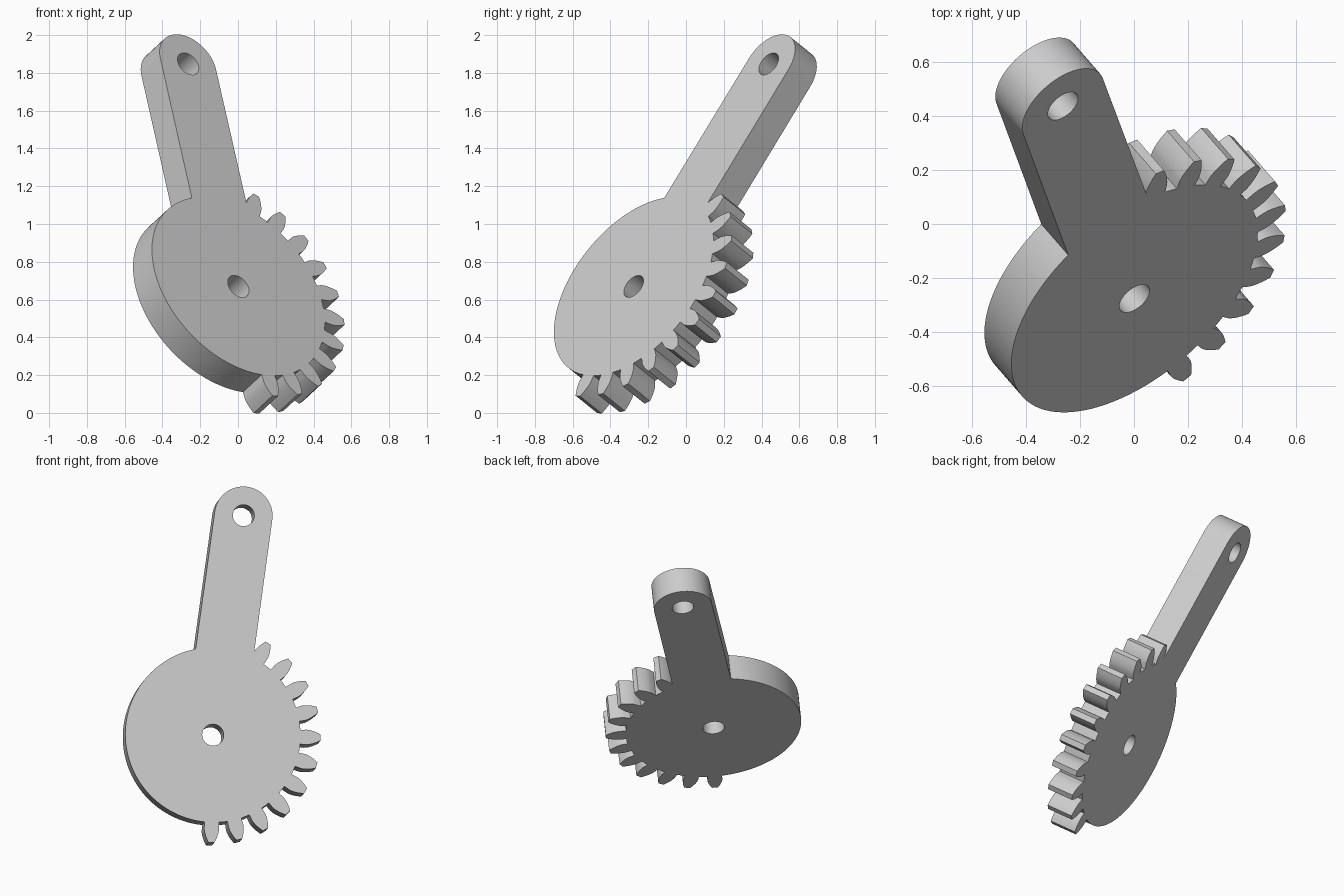
import bpy, bmesh
from math import sin, cos, tan, pi, acos, asin, radians
from mathutils import Vector, Matrix

cube = bpy.data.objects.get("Cube")
if cube:
    bpy.data.objects.remove(cube, do_unlink=True)

# Main dimensions
THICK = 0.178
DISC_R, BASE_R, TIP_R = 0.553, 0.59, 0.68
ARM_LEN, ARM_R, HOLE_R = 1.403, 0.183, 0.068
PITCH, FIRST, TEETH = radians(15), radians(22.9), 11
HALF_BASE = 0.0803


def polar(r, a, cy=0.0):
    """Point at radius r, clockwise angle a from the arm direction."""
    return Vector((r * sin(a), cy + r * cos(a)))


def arc(r, a0, a1, n, cy=0.0):
    return [polar(r, a0 + (a1 - a0) * i / n, cy) for i in range(n + 1)]


def tooth(a):
    """Involute tooth centred on angle a."""
    flank = [(DISC_R, HALF_BASE)]
    steps = 6
    for i in range(steps + 1):
        r = BASE_R + (TIP_R - BASE_R) * i / steps
        p = acos(BASE_R / r)
        flank.append((r, HALF_BASE - (tan(p) - p)))
    return ([polar(r, a - h) for r, h in flank]
            + [polar(r, a + h) for r, h in reversed(flank)])


# Outline: rounded arm, toothed sector, plain disc
outline = arc(ARM_R, -pi / 2, pi / 2, 32, ARM_LEN)
for k in range(TEETH):
    a = FIRST + k * PITCH
    pts = tooth(a)
    if k == 0:
        pts = [p for p in pts if p.x > ARM_R + 0.001 or p.y > BASE_R]
    outline += pts
    if k < TEETH - 1:
        outline.append(polar(DISC_R, a + PITCH / 2))
join = asin(ARM_R / DISC_R)
outline += arc(DISC_R, FIRST + (TEETH - 1) * PITCH + HALF_BASE, 2 * pi - join, 64)[1:]

# Pivot hole and arm hole
loops = [outline] + [arc(HOLE_R, 0, 2 * pi, 40, cy)[:-1] for cy in (0, ARM_LEN)]

# Solid plate with through holes
bm = bmesh.new()
cap_edges = ([], [])
for loop in loops:
    rings = [[bm.verts.new((p.x, p.y, z)) for p in loop] for z in (0, -THICK)]
    front, back = rings
    n = len(loop)
    for i in range(n):
        j = (i + 1) % n
        bm.faces.new((front[i], front[j], back[j], back[i]))
    for ring, edges in zip(rings, cap_edges):
        edges += [bm.edges.get((ring[i], ring[(i + 1) % n])) for i in range(n)]
for edges in cap_edges:
    bmesh.ops.triangle_fill(bm, edges=edges, use_beauty=True, normal=(0, 0, 1))
bmesh.ops.recalc_face_normals(bm, faces=bm.faces)

mesh = bpy.data.meshes.new("gear_lever")
bm.to_mesh(mesh)
bm.free()
lever = bpy.data.objects.new("gear_lever", mesh)
bpy.context.collection.objects.link(lever)

# Tilt the plate into its resting pose
normal = Vector((0.561, -0.645, 0.518)).normalized()
side = Vector((-0.191, 0.511, 0.837)).cross(normal).normalized()
along = normal.cross(side)
pose = Matrix((side, along, normal)).transposed().to_4x4()
mesh.transform(Matrix.Translation((0.002, -0.277, 0.67)) @ pose)

# Plain grey metal
grey = bpy.data.materials.new("light_grey")
grey.use_nodes = True
colour = (0.6, 0.6, 0.6, 1)
grey.diffuse_color = colour
grey.node_tree.nodes["Principled BSDF"].inputs["Base Color"].default_value = colour
mesh.materials.append(grey)

bpy.ops.object.select_all(action="DESELECT")
lever.select_set(True)
bpy.context.view_layer.objects.active = lever
bpy.ops.object.shade_smooth_by_angle(angle=radians(25))
